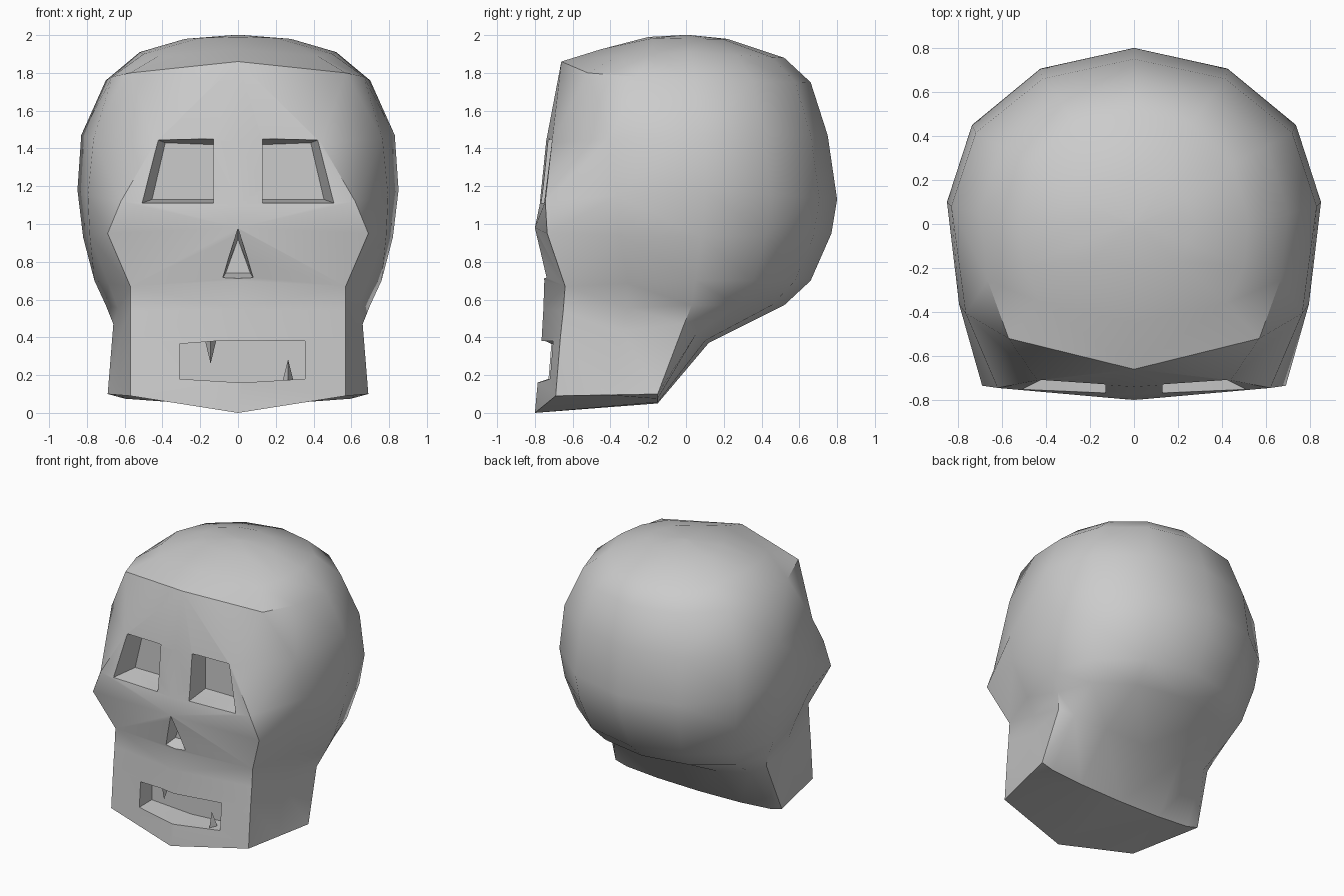
import bpy
import bmesh
from math import sin, cos, radians
from mathutils import Vector

default_cube = bpy.data.objects.get("Cube")
if default_cube:
    bpy.data.objects.remove(default_cube, do_unlink=True)

bone = bpy.data.materials.new("bone grey")
bone.use_nodes = True
bone_colour = (0.6, 0.6, 0.6, 1)
bone.diffuse_color = bone_colour
bone.node_tree.nodes["Principled BSDF"].inputs["Base Color"].default_value = bone_colour


def make_object(name, bm):
    """Turn a bmesh into a linked object with outward normals."""
    bmesh.ops.recalc_face_normals(bm, faces=bm.faces)
    mesh = bpy.data.meshes.new(name)
    bm.to_mesh(mesh)
    bm.free()
    mesh.materials.append(bone)
    obj = bpy.data.objects.new(name, mesh)
    bpy.context.collection.objects.link(obj)
    return obj


def loft(name, rings):
    """Bridge closed rings of equal length and cap both ends."""
    bm = bmesh.new()
    loops = [[bm.verts.new(point) for point in ring] for ring in rings]
    for low, high in zip(loops, loops[1:]):
        for i in range(len(low)):
            j = (i + 1) % len(low)
            bm.faces.new((low[i], low[j], high[j], high[i]))
    bm.faces.new(loops[0])
    bm.faces.new(loops[-1])
    bmesh.ops.triangulate(bm, faces=bm.faces[:])
    return make_object(name, bm)


def skull_ring(front, corner, side, back, bulge):
    """Symmetric ring: front centre, face corner, temple, side, rounded back."""
    front, corner, side = Vector((0, *front)), Vector(corner), Vector(side)
    back_y, back_z = back
    temple = (corner + side) / 2 + Vector((bulge, -0.7 * bulge, 0))
    half = [corner, temple, side]
    for angle in (30, 60):
        s, c = sin(radians(angle)), cos(radians(angle))
        half.append(Vector((side.x * c,
                            side.y + (back_y - side.y) * s,
                            side.z + (back_z - side.z) * s)))
    mirrored = [Vector((-p.x, p.y, p.z)) for p in reversed(half)]
    return [front, *half, Vector((0, back_y, back_z)), *mirrored]


# Skull rings from jaw to crown: front (y, z), corner, side, back (y, z), bulge
levels = [
    ((-.8, 0), (.57, -.69, .09), (.69, -.15, .1), (-.15, .05), 0),
    ((-.765, .38), (.57, -.665, .4), (.66, -.01, .47), (.12, .37), 0),
    ((-.755, .55), (.57, -.65, .54), (.7, .03, .57), (.52, .57), 0),
    ((-.75, .7), (.57, -.64, .67), (.76, .05, .7), (.66, .7), .02),
    ((-.8, .98), (.69, -.735, .95), (.82, .08, .93), (.77, .95), .03),
    ((-.775, 1.1), (.62, -.745, 1.12), (.85, .1, 1.18), (.8, 1.13), .06),
    ((-.74, 1.44), (.44, -.71, 1.43), (.83, .08, 1.47), (.75, 1.47), .13),
    ((-.66, 1.86), (.57, -.52, 1.8), (.7, .05, 1.76), (.66, 1.75), .03),
    ((-.45, 1.925), (.42, -.36, 1.89), (.52, .02, 1.91), (.52, 1.88), .03),
    ((-.2, 1.99), (.2, -.17, 1.985), (.28, 0, 1.98), (.22, 1.98), 0),
]
rings = [skull_ring(*level) for level in levels]
rings.append([Vector((p.x * .1, p.y * .1, 2)) for p in rings[-1]])
skull = loft("skull", rings)


def cut_socket(name, outer, inner, back_y, face_y=-.76):
    """Cut a tapering hole through the front of the skull."""
    cutter = loft(name, [[(x, y, z) for x, z in outline] for outline, y in
                         ((outer, -1), (outer, face_y), (inner, back_y))])
    cutter.hide_render = True
    modifier = skull.modifiers.new(name, "BOOLEAN")
    modifier.operation = "DIFFERENCE"
    modifier.solver = "EXACT"
    modifier.object = cutter
    return cutter


# Eye sockets
eye_outer = [(.13, 1.11), (.51, 1.11), (.435, 1.45), (.13, 1.455)]
eye_inner = [(.13, 1.13), (.455, 1.13), (.385, 1.43), (.13, 1.42)]
cutters = []
for side_name, s in (("left", 1), ("right", -1)):
    cutters.append(cut_socket(side_name + "_eye_cutter",
                              [(s * x, z) for x, z in eye_outer],
                              [(s * x, z) for x, z in eye_inner], -.57))

# Nose hole
cutters.append(cut_socket("nose_cutter",
                          [(-.085, .71), (.085, .71), (0, .975)],
                          [(-.065, .74), (.065, .74), (0, .92)], -.65))

# Mouth slot
mouth = [(-.31, .18), (.02, .16), (.355, .18), (.355, .38), (-.12, .38), (-.31, .365)]
cutters.append(cut_socket("mouth_cutter", mouth, mouth, -.58))

# Bake the holes and drop the cutters
bpy.context.view_layer.update()
graph = bpy.context.evaluated_depsgraph_get()
carved = bpy.data.meshes.new_from_object(skull.evaluated_get(graph))
skull.modifiers.clear()
skull.data = carved
for cutter in cutters:
    bpy.data.objects.remove(cutter, do_unlink=True)

# Smooth cranium with crisp jaw, brow and socket edges
bpy.ops.object.select_all(action="DESELECT")
skull.select_set(True)
bpy.context.view_layer.objects.active = skull
bpy.ops.object.shade_smooth_by_angle(angle=radians(38))


def tooth(name, x, y, root, tip):
    """Three-sided spike with one edge facing forward."""
    bm = bmesh.new()
    base = [bm.verts.new((x + dx, y + dy, root))
            for dx, dy in ((-.03, .03), (.03, .03), (0, -.03))]
    point = bm.verts.new((x, y, tip))
    bm.faces.new(base)
    for i in range(3):
        bm.faces.new((base[i], base[(i + 1) % 3], point))
    return make_object(name, bm)


# Two remaining teeth
tooth("upper_tooth", -.145, -.67, .385, .26)
tooth("lower_tooth", .265, -.69, .165, .285)
